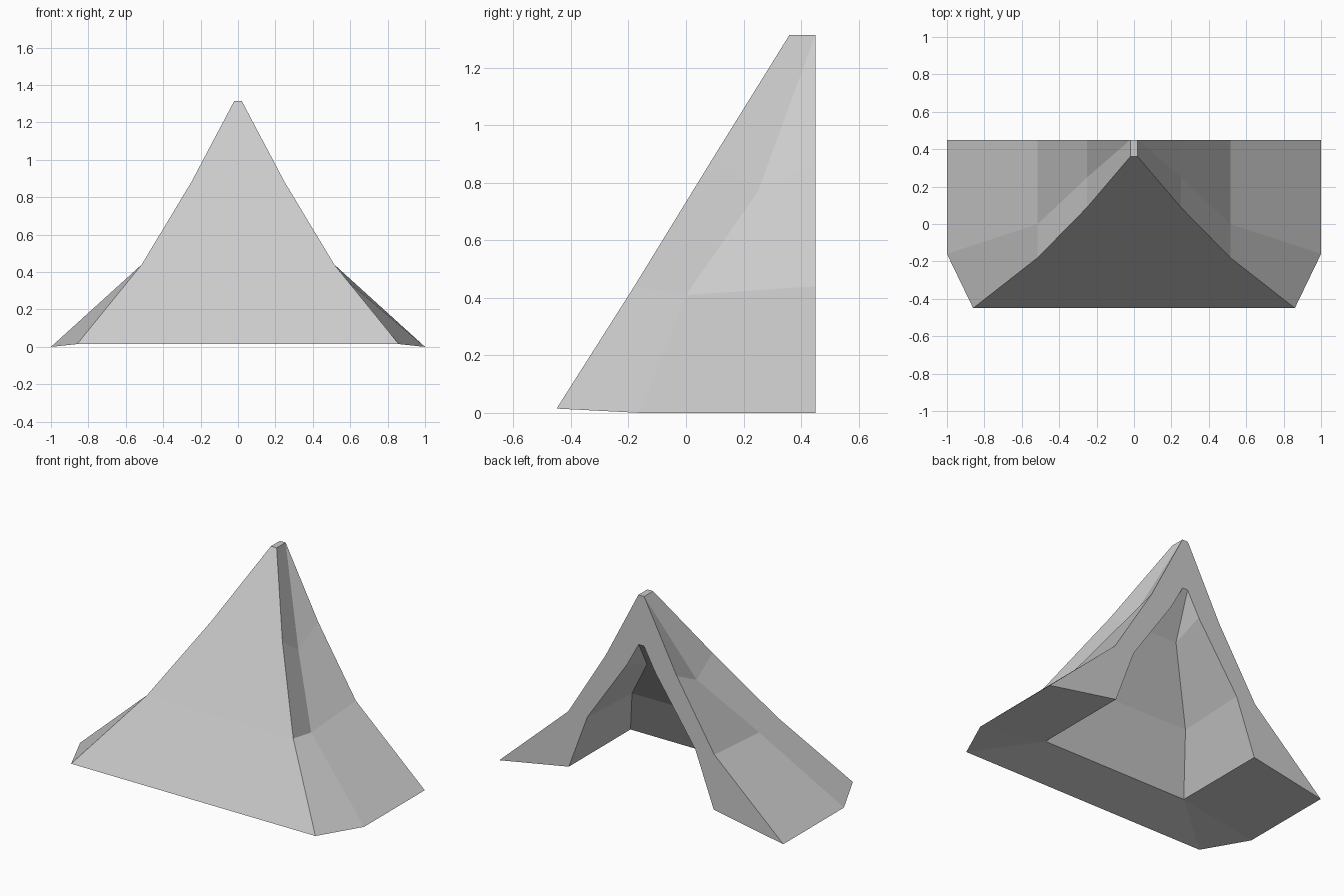
import bpy
import bmesh

if "Cube" in bpy.data.objects:
    bpy.data.objects.remove(bpy.data.objects["Cube"], do_unlink=True)

grey = bpy.data.materials.new("light_grey")
grey.use_nodes = True
colour = (0.6, 0.6, 0.6, 1)
grey.diffuse_color = colour
grey.node_tree.nodes["Principled BSDF"].inputs["Base Color"].default_value = colour

BACK = 0.45
TOP = 1.315

# Left-hand rib lines from base to tip
outer_front = [(0.86, -0.45, 0.015), (0.515, -0.18, 0.44), (0.25, 0.09, 0.88), (0.02, 0.36, TOP)]
outer_mid = [(1, -0.16, 0), (0.515, 0, 0.41), (0.25, 0.25, 0.77), (0.02, BACK, TOP)]
outer_back = [(1, BACK, 0), (0.515, BACK, 0.44), (0.25, BACK, 0.87), (0.02, BACK, TOP)]
inner_front = [(0.51, -0.17, 0.09), (0.38, 0, 0.42), (0.10, 0.25, 0.775), (0.018, BACK, 1)]
inner_back = [(0.51, BACK, 0.09), (0.38, BACK, 0.44), (0.10, BACK, 0.85), (0.018, BACK, 1)]

bm = bmesh.new()
verts = {}


def face(points):
    """Make a face, sharing vertices and skipping repeated corners."""
    corners = []
    for p in points:
        v = verts.get(p) or verts.setdefault(p, bm.verts.new(p))
        if v not in corners:
            corners.append(v)
    if len(corners) > 2:
        bm.faces.new(corners)


def mirror(p):
    return (-p[0], p[1], p[2])


def both(points):
    face(points)
    face([mirror(p) for p in reversed(points)])


def span(a, b):
    """Face bridging a left edge to its mirror image."""
    face([a, b, mirror(b), mirror(a)])


# Outer slopes, rear rim, underside and inner side walls
ribs = [outer_front, outer_mid, outer_back, inner_back, inner_front]
for a, b in zip(ribs, ribs[1:]):
    for i in range(3):
        both([a[i], b[i], b[i + 1], a[i + 1]])
both([outer_mid[0], inner_front[0], inner_back[0], outer_back[0]])
both([outer_front[0], inner_front[0], outer_mid[0]])

# Front slope and inner front wall
for i in range(3):
    span(outer_front[i], outer_front[i + 1])
    span(inner_front[i], inner_front[i + 1])

# Front underside, flat tip and rear face above the opening
span(outer_front[0], inner_front[0])
span(outer_front[-1], outer_back[-1])
span(outer_back[-1], inner_back[-1])

bmesh.ops.recalc_face_normals(bm, faces=bm.faces[:])
mesh = bpy.data.meshes.new("hollow_peak")
bm.to_mesh(mesh)
bm.free()
mesh.materials.append(grey)
peak = bpy.data.objects.new("hollow_peak", mesh)
bpy.context.collection.objects.link(peak)
